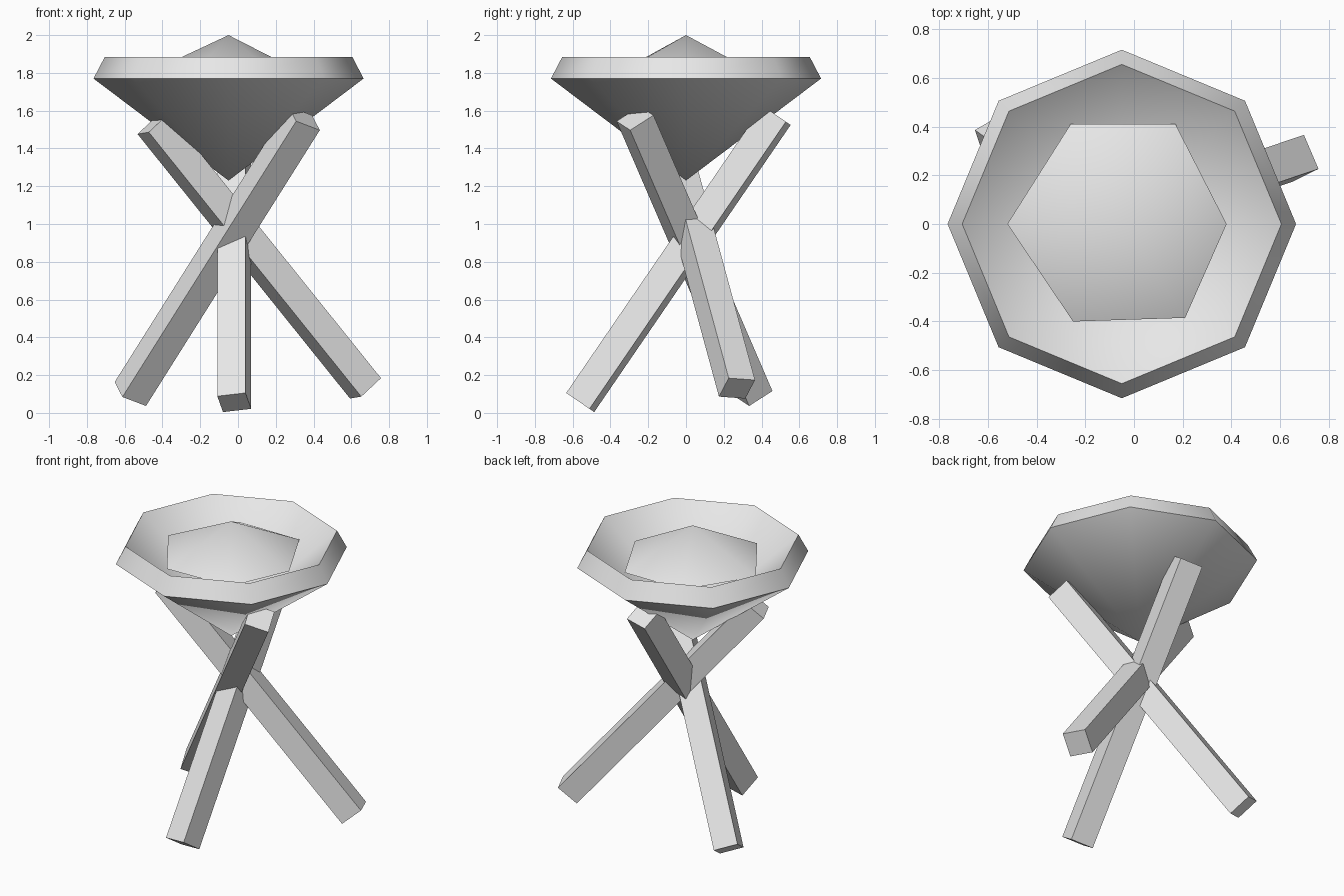
import bpy, bmesh
from math import sin, cos, tau, radians
from mathutils import Vector

if "Cube" in bpy.data.objects:
    bpy.data.objects.remove(bpy.data.objects["Cube"], do_unlink=True)

grey = bpy.data.materials.new("plain_grey")
grey.use_nodes = True
grey.diffuse_color = (0.8, 0.8, 0.8, 1)
grey.node_tree.nodes["Principled BSDF"].inputs["Base Color"].default_value = (0.8, 0.8, 0.8, 1)


def finish(name, bm, smooth=None):
    """Turn a bmesh into a named object, optionally smooth below an angle."""
    bmesh.ops.recalc_face_normals(bm, faces=bm.faces)
    mesh = bpy.data.meshes.new(name)
    bm.to_mesh(mesh)
    bm.free()
    mesh.materials.append(grey)
    obj = bpy.data.objects.new(name, mesh)
    bpy.context.collection.objects.link(obj)
    if smooth:
        bpy.ops.object.select_all(action='DESELECT')
        obj.select_set(True)
        bpy.context.view_layer.objects.active = obj
        bpy.ops.object.shade_smooth_by_angle(angle=radians(smooth))
    return obj


def fan(bm, ring, tip):
    """Close a ring of vertices to a point."""
    for i, v in enumerate(ring):
        bm.faces.new((v, ring[(i + 1) % len(ring)], tip))


def leg(name, bottom, top, facing, size=0.152):
    """Square beam between two points, one side turned towards 'facing'."""
    bottom, top, facing = Vector(bottom), Vector(top), Vector(facing)
    axis = (top - bottom).normalized()
    u = (facing - axis * facing.dot(axis)).normalized() * size / 2
    v = axis.cross(u)
    bm = bmesh.new()
    ends = [[bm.verts.new(p + u * a + v * b)
             for a, b in ((1, 1), (-1, 1), (-1, -1), (1, -1))] for p in (bottom, top)]
    for ring in ends:
        bm.faces.new(ring)
    for i in range(4):
        j = (i + 1) % 4
        bm.faces.new((ends[0][i], ends[0][j], ends[1][j], ends[1][i]))
    finish(name, bm)


CX = -0.05

# Thick-walled eight-sided bowl
bm = bmesh.new()
rings = [[bm.verts.new((CX + r * cos(tau * i / 8), r * sin(tau * i / 8), z))
          for i in range(8)] for r, z in ((0.715, 1.77), (0.655, 1.885))]
fan(bm, rings[0], bm.verts.new((CX, 0, 1.23)))
fan(bm, rings[1], bm.verts.new((CX, 0, 1.36)))
for i in range(8):
    j = (i + 1) % 8
    bm.faces.new((rings[0][i], rings[0][j], rings[1][j], rings[1][i]))
finish("bowl", bm, 50)

# Slightly uneven six-sided mound in the bowl
bm = bmesh.new()
outline = ((0.38, 0), (0.17, 0.41), (-0.26, 0.41), (-0.52, 0), (-0.25, -0.4), (0.21, -0.385))
base = [bm.verts.new((x, y, 1.78)) for x, y in outline]
fan(bm, base, bm.verts.new((CX, 0, 2.0)))
bm.faces.new(base)
finish("mound", bm, 40)

# Three crossed legs
leg("front_leg", (-0.02, -0.56, 0.055), (-0.02, 0.48, 1.575), (-0.2, -0.81, 0.55))
leg("back_right_leg", (-0.57, 0.36, 0.1), (0.35, -0.27, 1.56), (0.27, -0.81, -0.52))
leg("back_left_leg", (0.675, 0.27, 0.13), (-0.45, -0.11, 1.53), (0.39, -0.92, 0.07))
